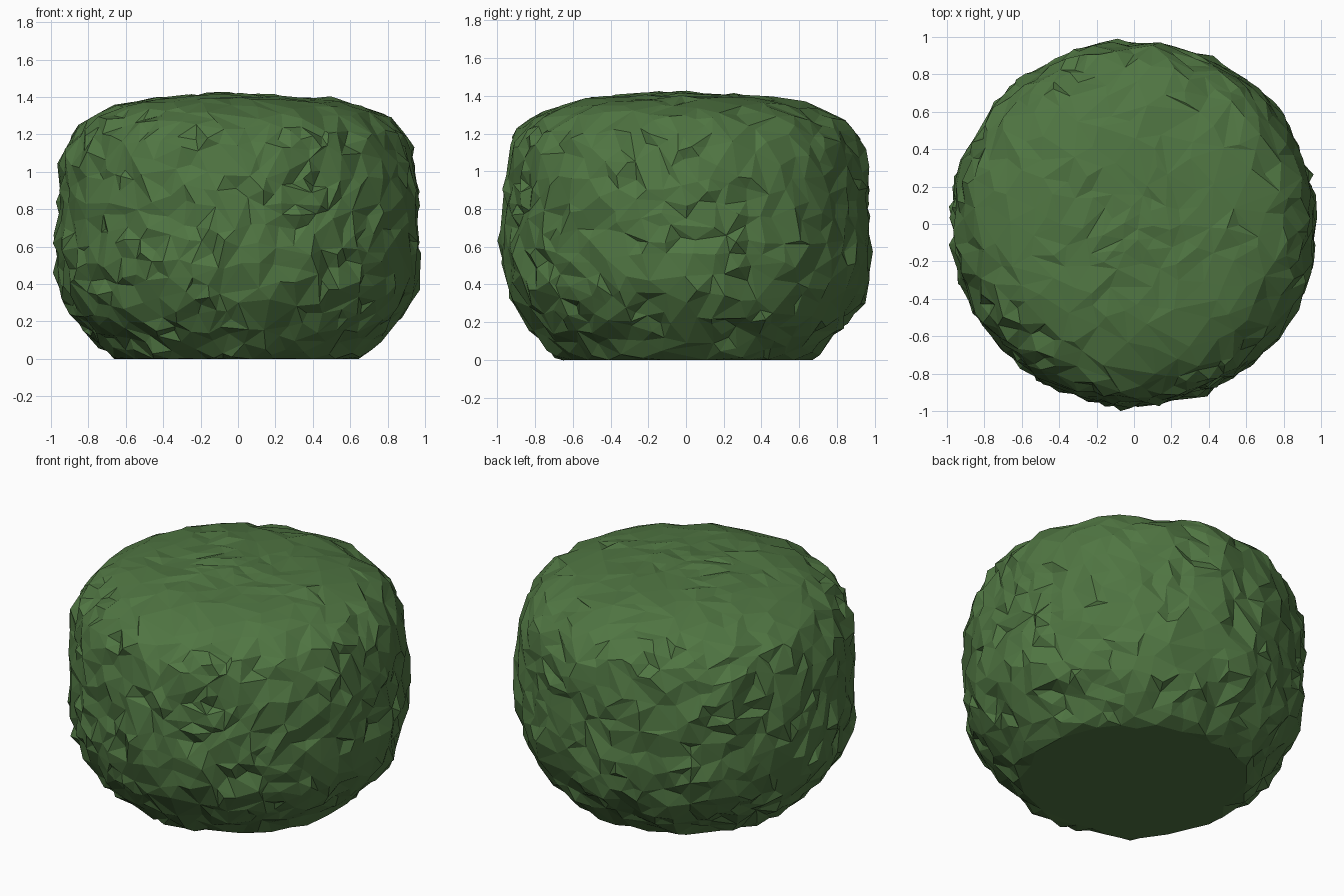
import bpy, bmesh, math, random
from mathutils import Vector, noise

cube = bpy.data.objects.get("Cube")
if cube:
    bpy.data.objects.remove(cube, do_unlink=True)
random.seed(7)

# Leaf colour
leaf = bpy.data.materials.new("leaf_green")
leaf.use_nodes = True
green = (0.08, 0.18, 0.055, 1)
leaf.diffuse_color = green
leaf.node_tree.nodes["Principled BSDF"].inputs["Base Color"].default_value = green

# Outline of the bush as radius and height, from crown to base
MID = 0.7
outline = [(0, 1.42), (0.5, 1.39), (0.7, 1.34), (0.82, 1.28), (0.9, 1.2), (0.94, 1.1),
           (0.96, 0.95), (0.97, 0.7), (0.97, 0.5), (0.94, 0.35), (0.87, 0.22),
           (0.76, 0.11), (0.69, 0.02), (0.64, 0), (0, 0)]


def outline_distance(direction):
    """Distance from the middle to the outline along a direction."""
    dr, dz = math.hypot(direction.x, direction.y), direction.z
    for (r1, z1), (r2, z2) in zip(outline, outline[1:]):
        er, ez = r2 - r1, z2 - z1
        det = dz * er - dr * ez
        if abs(det) < 1e-9:
            continue
        t = ((z1 - MID) * er - r1 * ez) / det
        s = (dr * (z1 - MID) - dz * r1) / det
        if t > 0 and -1e-6 <= s <= 1 + 1e-6:
            return t
    return MID


# Clipped bush: a sphere pushed to the outline, then roughened
bm = bmesh.new()
bmesh.ops.create_icosphere(bm, subdivisions=5, radius=1)
for v in bm.verts:
    jitter = Vector([random.uniform(-1, 1) for _ in range(3)])
    d = (v.co.normalized() + jitter * 0.018).normalized()
    p = d * outline_distance(d) + Vector((0, 0, MID))
    if p.z > 0.015:
        crown = 0.5 if p.z > 1.3 else 1
        lump = 0.025 * noise.noise(p * 4) + 0.03 * noise.noise(p * 11)
        p += d * crown * (lump + random.gauss(0, 0.008))
        p.z = max(p.z, 0.01)
    else:
        p.z = 0
    side = math.hypot(p.x, p.y)
    if side > 1:
        p.x, p.y = p.x / side, p.y / side
    v.co = p
mesh = bpy.data.meshes.new("bush")
bm.to_mesh(mesh)
bm.free()
mesh.materials.append(leaf)
bush = bpy.data.objects.new("bush", mesh)
bpy.context.collection.objects.link(bush)

# Uneven low-poly facets
facets = bush.modifiers.new("facets", 'DECIMATE')
facets.ratio = 0.42
